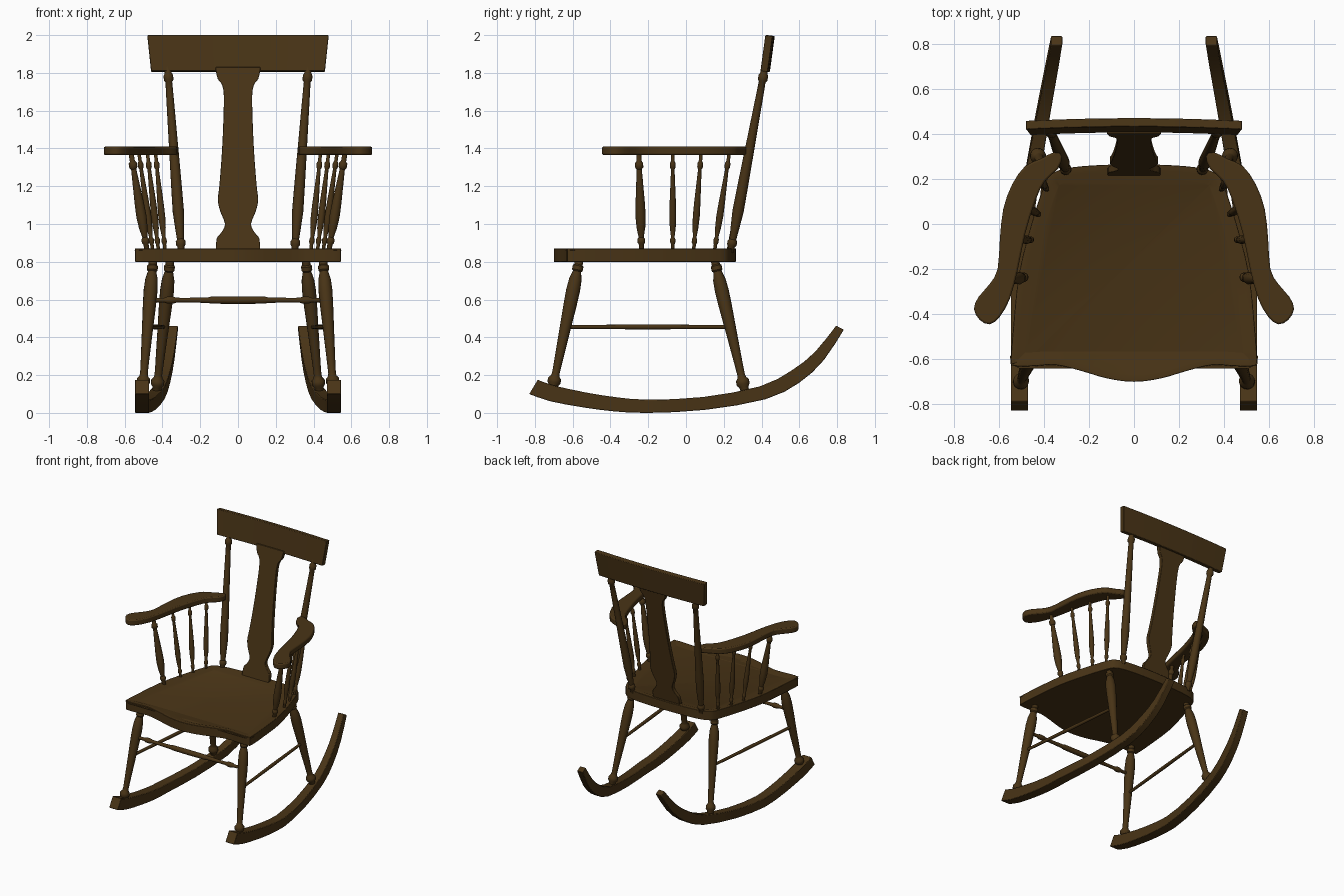
import bpy
import bmesh
from mathutils import Vector

if "Cube" in bpy.data.objects:
    bpy.data.objects.remove(bpy.data.objects["Cube"], do_unlink=True)

# Single dark stained wood colour
wood = bpy.data.materials.new("dark_brown_wood")
wood.use_nodes = True
colour = (0.066, 0.034, 0.008, 1)
wood.diffuse_color = colour
shader = next(n for n in wood.node_tree.nodes if n.type == 'BSDF_PRINCIPLED')
shader.inputs["Base Color"].default_value = colour
shader.inputs["Roughness"].default_value = 0.6
parts = []


def finish(name, bm, bevel=0):
    """Turn a bmesh into a named wooden part."""
    bmesh.ops.recalc_face_normals(bm, faces=bm.faces)
    mesh = bpy.data.meshes.new(name)
    bm.to_mesh(mesh)
    bm.free()
    mesh.materials.append(wood)
    obj = bpy.data.objects.new(name, mesh)
    bpy.context.collection.objects.link(obj)
    if bevel:
        mod = obj.modifiers.new("soft_edges", 'BEVEL')
        mod.width = bevel
        mod.segments = 2
        mod.limit_method = 'ANGLE'
        mod.angle_limit = 0.9
    parts.append(obj)
    return obj


def smooth(points, steps, closed=False):
    """Catmull-Rom curve through the points."""
    pts = [Vector(p) for p in points]
    n = len(pts)
    get = (lambda i: pts[i % n]) if closed else (lambda i: pts[max(0, min(n - 1, i))])
    out = []
    for i in range(n if closed else n - 1):
        a, b, c, d = (get(i + k) for k in (-1, 0, 1, 2))
        for s in range(steps):
            t = s / steps
            out.append(0.5 * (2 * b + (c - a) * t + (2 * a - 5 * b + 4 * c - d) * t ** 2
                              + (3 * b - a - 3 * c + d) * t ** 3))
    return out if closed else out + [pts[-1]]


def loft(name, rings, bevel=0):
    """Skin a list of closed rings and cap both ends."""
    bm = bmesh.new()
    loops = [[bm.verts.new(p) for p in ring] for ring in rings]
    for lo, hi in zip(loops, loops[1:]):
        for i in range(len(lo)):
            j = (i + 1) % len(lo)
            bm.faces.new((lo[i], lo[j], hi[j], hi[i]))
    bm.faces.new(loops[0])
    bm.faces.new(loops[-1])
    return finish(name, bm, bevel)


def turned(name, start, end, profile, radius, sides=14):
    """Lathe-turned stick; profile holds (position along, radius factor)."""
    from math import cos, sin, tau
    a, b = Vector(start), Vector(end)
    axis = (b - a).normalized()
    u = axis.orthogonal().normalized()
    v = axis.cross(u)
    angles = [tau * i / sides for i in range(sides)]
    return loft(name, [[a.lerp(b, t) + radius * r * (u * cos(w) + v * sin(w)) for w in angles]
                       for t, r in profile])


def slab(name, outline, low, high, bevel, dished=False):
    """Flat board cut to an outline."""
    bm = bmesh.new()
    bottom = [bm.verts.new((p.x, p.y, low)) for p in outline]
    top = [bm.verts.new((p.x, p.y, high)) for p in outline]
    for i in range(len(outline)):
        j = (i + 1) % len(outline)
        bm.faces.new((bottom[i], bottom[j], top[j], top[i]))
    bm.faces.new(bottom)
    face = bm.faces.new(top)
    bmesh.ops.recalc_face_normals(bm, faces=bm.faces)
    if dished:
        bmesh.ops.inset_region(bm, faces=[face], thickness=0.03, depth=0)
        bmesh.ops.inset_region(bm, faces=[face], thickness=0.03, depth=-0.01)
    return finish(name, bm, bevel)


# Seat: half outline from back centre to front centre, mirrored
half = [(0, .265), (.18, .26), (.3, .247), (.36, .225), (.395, .18), (.455, 0), (.51, -.22),
        (.535, -.45), (.545, -.6), (.53, -.63), (.44, -.63), (.35, -.625), (.24, -.65),
        (.12, -.685), (0, -.7)]
outline = half + [(-x, y) for x, y in half[-2:0:-1]]
slab("seat", smooth(outline, 3, True), 0.8, 0.87, 0.008, dished=True)

# Turning profiles
leg_profile = [(0, .6), (.05, .65), (.07, .95), (.1, .95), (.12, .62), (.14, .55), (.2, .58),
               (.45, .78), (.65, .95), (.76, 1), (.84, .9), (.89, .65), (.9, .6), (.91, .78),
               (.94, .78), (.95, .6), (1, .6)]
post_profile = [(0, .55), (.03, .6), (.04, .85), (.06, .85), (.07, .6), (.12, .75), (.22, 1),
                (.35, .95), (.6, .8), (.85, .65), (.92, .6), (.93, .85), (.955, .85),
                (.97, .6), (1, .6)]
spindle_profile = [(0, .5), (.08, .5), (.1, .75), (.13, .75), (.15, .5), (.25, .85), (.36, 1),
                   (.5, .9), (.75, .6), (.83, .5), (.85, .8), (.89, .8), (.91, .5), (1, .5)]
bar_profile = [(0, .6), (.08, .6), (.1, .95), (.13, .95), (.15, .65), (.2, .6), (.33, .75),
               (.35, .95), (.5, 1)]
bar_profile += [(1 - t, r) for t, r in bar_profile[-2::-1]]
rod_profile = [(0, .8), (.5, 1), (1, .8)]

# Rocker stations: (y, z) of lower edge, (y, z) of upper edge
rocker = smooth([(-.83, .1, -.785, .175), (-.72, .062, -.7, .145), (-.55, .03, -.53, .108),
                 (-.38, .008, -.37, .083), (-.2, 0, -.2, .07), (.1, .016, .09, .084),
                 (.42, .072, .39, .14), (.6, .16, .56, .225), (.73, .28, .685, .325),
                 (.835, .44, .795, .462)], 2)

arm_outline = [(.32, .3), (.337, .245), (.395, .19), (.435, .11), (.483, -.045), (.515, -.2),
               (.55, -.33), (.594, -.41), (.64, -.445), (.685, -.425), (.71, -.377),
               (.69, -.324), (.64, -.266), (.605, -.2), (.595, -.067), (.58, .067),
               (.54, .177), (.483, .257), (.417, .288), (.35, .32)]

# Arm spindles: bottom x, y, top x, y, radius
spindles = [(.48, -.235, .567, -.25, .028), (.45, -.07, .525, -.07, .019),
            (.42, .04, .48, .08, .019), (.385, .15, .437, .23, .019)]


def rocker_ring(station):
    by, bz, ty, tz = station
    bend = max(0, (by + .2) / 1.04) ** 1.2
    x, w = .508 - .166 * bend, .038 - .013 * bend
    return [(x - w, by, bz), (x + w, by, bz), (x + w, ty, tz), (x - w, ty, tz)]


# Paired parts on both sides
for side, s in (("left", 1), ("right", -1)):
    def flip(p):
        return (p[0] * s, *p[1:])

    loft(side + "_rocker", [[flip(p) for p in rocker_ring(st)] for st in rocker], 0.004)
    turned(side + "_front_leg", flip((.506, -.71, .11)), flip((.449, -.562, .82)),
           leg_profile, .037)
    turned(side + "_back_leg", flip((.432, .315, .1)), flip((.358, .15, .82)),
           leg_profile, .037)
    turned(side + "_side_stretcher", flip((.478, -.635, .455)), flip((.395, .23, .455)),
           rod_profile, .013)
    turned(side + "_back_post", flip((.3, .235, .85)), flip((.372, .418, 1.83)),
           post_profile, .03)
    slab(side + "_armrest", smooth([flip(p) for p in arm_outline], 2, True), 1.365, 1.41, 0.008)
    for i, (bx, by, tx, ty, r) in enumerate(spindles):
        turned(f"{side}_arm_spindle_{i + 1}", flip((bx, by, .85)), flip((tx, ty, 1.38)),
               spindle_profile, r, 12)

# Cross stretcher between the front legs
turned("cross_stretcher", (-.465, -.61, .597), (.465, -.61, .597), bar_profile, .02)

# Back splat: height and half width, leaning backwards
splat = smooth([(.86, .118), (.925, .112), (.955, .088), (1, .069), (1.07, .095), (1.13, .107),
                (1.2, .099), (1.4, .084), (1.64, .075), (1.73, .082), (1.77, .108),
                (1.83, .12)], 3)
loft("back_splat", [[(x * w, .232 + (z - .87) * .19 + d, z)
                     for x, d in ((-1, -.015), (1, -.015), (1, .015), (-1, .015))]
                    for z, w in splat], 0.003)

# Crest rail: slightly bowed board leaning backwards
rings = []
for i in range(13):
    k = i / 6 - 1
    bow = .012 * (1 - k * k) - .006
    rings.append([(k * w, y + bow, z) for w, y, z in
                  ((.46, .4, 1.81), (.46, .438, 1.805), (.48, .464, 1.995), (.48, .426, 2))])
loft("crest_rail", rings, 0.004)

# Smooth turned and curved surfaces while keeping sharp edges
bpy.ops.object.select_all(action='DESELECT')
for obj in parts:
    obj.select_set(True)
bpy.context.view_layer.objects.active = parts[0]
bpy.ops.object.shade_smooth_by_angle(angle=0.7)
